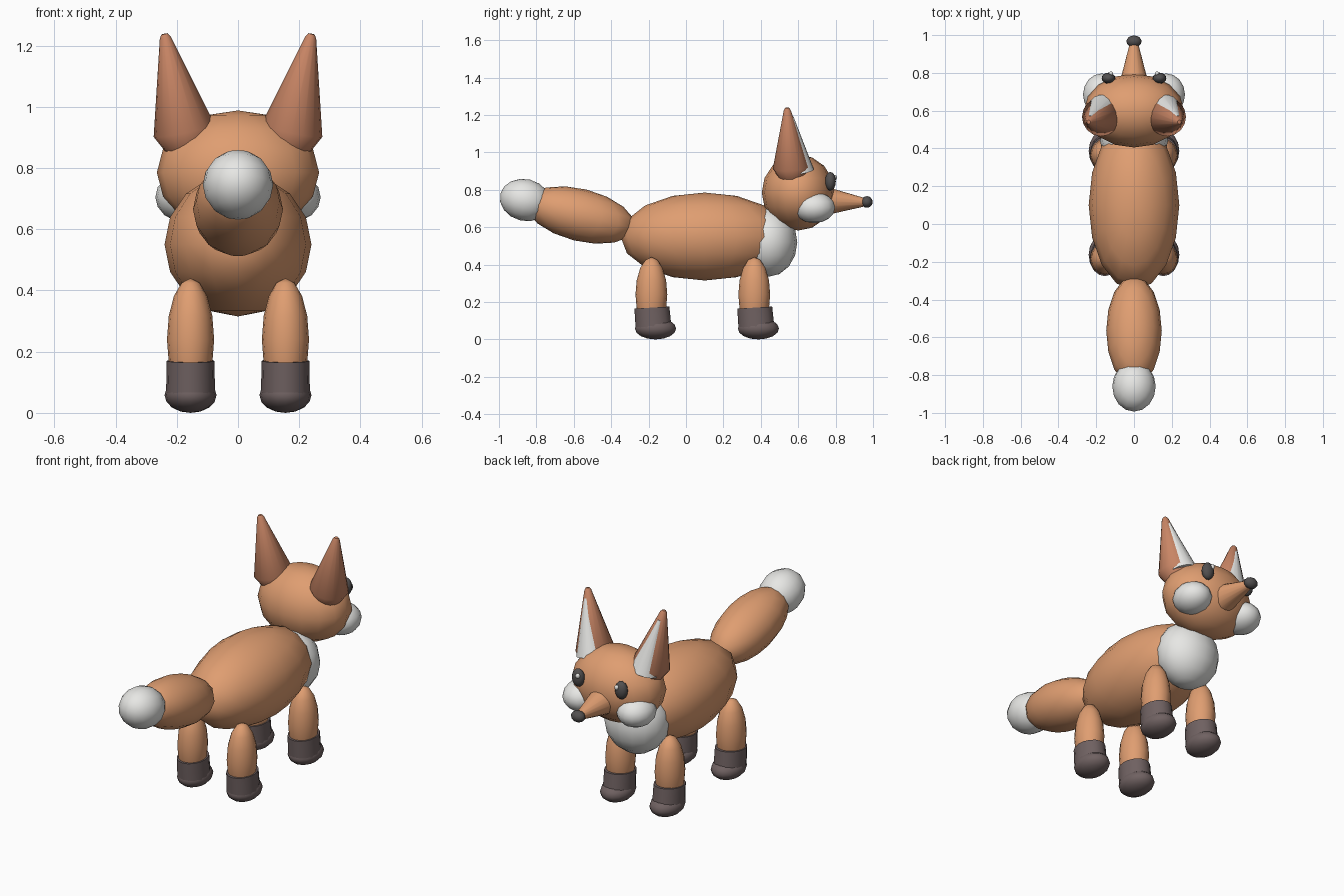
import bpy
import bmesh
import math
from mathutils import Matrix, Vector

cube = bpy.data.objects.get("Cube")
if cube:
    bpy.data.objects.remove(cube, do_unlink=True)


def material(name, r, g, b):
    m = bpy.data.materials.new(name)
    m.use_nodes = True
    m.diffuse_color = (r, g, b, 1)
    m.node_tree.nodes["Principled BSDF"].inputs["Base Color"].default_value = (r, g, b, 1)
    return m


ORANGE = material("fur orange", 0.74, 0.34, 0.165)
RUSSET = material("ear russet", 0.58, 0.235, 0.13)
WHITE = material("fur white", 0.80, 0.80, 0.78)
DARK = material("paw brown", 0.16, 0.12, 0.12)
BLACK = material("eye grey", 0.085, 0.08, 0.08)


def finish(name, bm, mat):
    """Turn a bmesh into a smooth shaded, coloured object."""
    bmesh.ops.recalc_face_normals(bm, faces=bm.faces)
    mesh = bpy.data.meshes.new(name)
    bm.to_mesh(mesh)
    bm.free()
    mesh.materials.append(mat)
    obj = bpy.data.objects.new(name, mesh)
    bpy.context.collection.objects.link(obj)
    bpy.ops.object.select_all(action='DESELECT')
    obj.select_set(True)
    bpy.context.view_layer.objects.active = obj
    bpy.ops.object.shade_smooth_by_angle(angle=math.radians(50))
    return obj


def ellipsoid(name, centre, radii, mat, pitch=0, segments=16, rings=8):
    bm = bmesh.new()
    bmesh.ops.create_uvsphere(bm, u_segments=segments, v_segments=rings, radius=1)
    bm.transform(Matrix.LocRotScale(
        Vector(centre), Matrix.Rotation(math.radians(pitch), 3, 'X'), Vector(radii)))
    return finish(name, bm, mat)


def spindle(name, start, end, profile, mat, segments=16):
    """Revolve (radius, fraction along axis) points from start to end."""
    start, axis = Vector(start), Vector(end) - Vector(start)
    bm = bmesh.new()
    verts = [bm.verts.new((r, 0, t * axis.length)) for r, t in profile]
    edges = [bm.edges.new(pair) for pair in zip(verts, verts[1:])]
    bmesh.ops.spin(bm, geom=verts + edges, cent=(0, 0, 0), axis=(0, 0, 1),
                   angle=math.tau, steps=segments)
    bmesh.ops.remove_doubles(bm, verts=bm.verts, dist=0.0005)
    bm.transform(Matrix.Translation(start) @ axis.to_track_quat('Z', 'Y').to_matrix().to_4x4())
    return finish(name, bm, mat)


# Trunk and tail
ellipsoid("body", (0, 0.10, 0.55), (0.24, 0.45, 0.235), ORANGE)
ellipsoid("chest", (0, 0.44, 0.52), (0.18, 0.155, 0.185), WHITE)
ellipsoid("tail", (0, -0.565, 0.665), (0.147, 0.30, 0.14), ORANGE, pitch=-14)
ellipsoid("tail_tip", (0, -0.86, 0.745), (0.115, 0.137, 0.112), WHITE, pitch=-14)

# Head, snout and nose
ellipsoid("head", (0, 0.60, 0.785), (0.265, 0.195, 0.203), ORANGE)
spindle("snout", (0, 0.74, 0.74), (0, 0.965, 0.733),
        [(0, 0), (0.078, 0), (0.02, 1), (0, 1)], ORANGE)
ellipsoid("nose", (0, 0.967, 0.735), (0.04, 0.031, 0.031), BLACK)

# Paired parts
for side, s in (("left", 1), ("right", -1)):
    ellipsoid(side + "_cheek", (s * 0.17, 0.685, 0.705), (0.10, 0.112, 0.083), WHITE)
    ellipsoid(side + "_eye", (s * 0.135, 0.772, 0.845), (0.036, 0.029, 0.05), BLACK)
    ellipsoid(side + "_eye_glint", (s * 0.122, 0.796, 0.866), (0.012, 0.011, 0.014), WHITE)
    spindle(side + "_ear", (s * 0.165, 0.57, 0.87), (s * 0.24, 0.54, 1.238),
            [(0, 0), (0.075, 0), (0.102, 0.14), (0.018, 0.97), (0.01, 1), (0, 1)], RUSSET)
    spindle(side + "_inner_ear", (s * 0.168, 0.605, 0.90), (s * 0.232, 0.565, 1.19),
            [(0, 0), (0.08, 0), (0.01, 1), (0, 1)], WHITE)

    for end, y in (("front", 0.365), ("back", -0.185)):
        leg = side + "_" + end
        ellipsoid(leg + "_leg", (s * 0.155, y, 0.24), (0.077, 0.085, 0.20), ORANGE)
        sock = spindle(leg + "_sock", (s * 0.155, y + 0.01, 0.06), (s * 0.155, y + 0.002, 0.17),
                       [(0, 0), (0.08, 0), (0.078, 1), (0, 1)], DARK)
        # Socks are longer from front to back than they are wide
        sock.data.transform(Matrix.Translation((0, y, 0)) @ Matrix.Diagonal((1, 1.2, 1, 1))
                            @ Matrix.Translation((0, -y, 0)))
        ellipsoid(leg + "_paw", (s * 0.155, y + 0.022, 0.058), (0.085, 0.11, 0.058), DARK)
